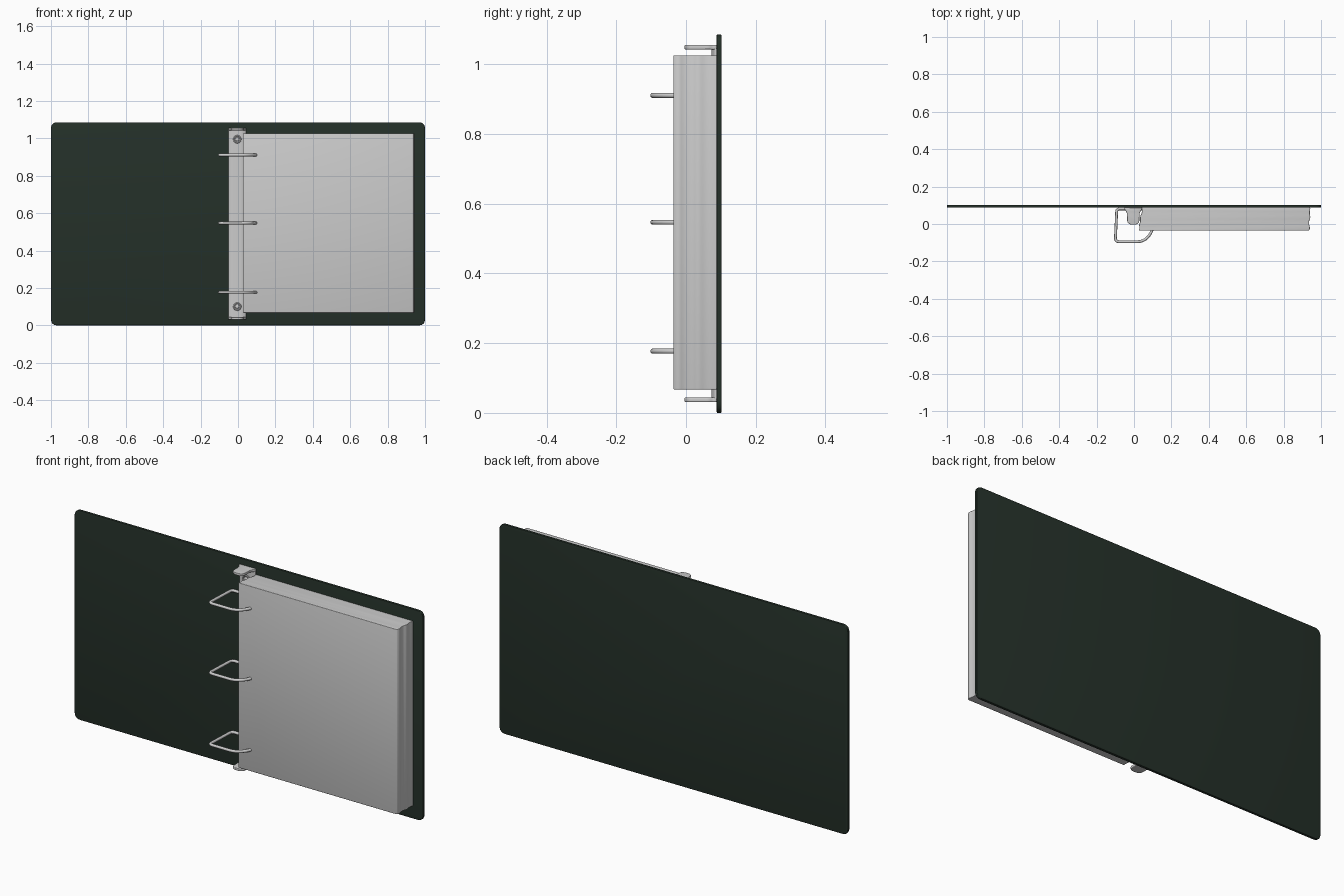
import bpy, bmesh, math
from mathutils import Vector

if "Cube" in bpy.data.objects:
    bpy.data.objects.remove(bpy.data.objects["Cube"])


def round_path(pts, closed=True, seg=5):
    """Round every (x, y, radius) corner of a 2D path."""
    out, n = [], len(pts)
    for i, (x, y, r) in enumerate(pts):
        p = Vector((x, y))
        if r == 0 or (not closed and i in (0, n - 1)):
            out.append(p)
            continue
        a = Vector(pts[i - 1][:2]) - p
        b = Vector(pts[(i + 1) % n][:2]) - p
        d = min(r, a.length * 0.49, b.length * 0.49)
        s, e = p + a.normalized() * d, p + b.normalized() * d
        for k in range(seg + 1):
            t = k / seg
            out.append(s * (1 - t) ** 2 + p * 2 * t * (1 - t) + e * t * t)
    return out


def finish(ob, bevel=0.0, angle=35):
    bpy.ops.object.select_all(action='DESELECT')
    ob.select_set(True)
    bpy.context.view_layer.objects.active = ob
    if bevel:
        m = ob.modifiers.new("edge_bevel", 'BEVEL')
        m.width, m.segments = bevel, 3
        m.limit_method, m.angle_limit = 'ANGLE', math.radians(50)
        bpy.ops.object.modifier_apply(modifier=m.name)
    bpy.ops.object.shade_smooth_by_angle(angle=math.radians(angle))
    return ob


def prism(name, outline, lo, hi, along='Z', bevel=0.0):
    """Extrude an outline: 'Z' uses (x, y), 'Y' uses (x, z)."""
    bm = bmesh.new()
    vs = [bm.verts.new((p[0], p[1], lo) if along == 'Z' else (p[0], lo, p[1])) for p in outline]
    f = bm.faces.new(vs)
    ext = bmesh.ops.extrude_face_region(bm, geom=[f])['geom']
    step = (0, 0, hi - lo) if along == 'Z' else (0, hi - lo, 0)
    bmesh.ops.translate(bm, vec=step, verts=[g for g in ext if isinstance(g, bmesh.types.BMVert)])
    bmesh.ops.recalc_face_normals(bm, faces=bm.faces[:])
    me = bpy.data.meshes.new(name)
    bm.to_mesh(me)
    bm.free()
    ob = bpy.data.objects.new(name, me)
    bpy.context.collection.objects.link(ob)
    return finish(ob, bevel)


H, CX = 1.086, -0.004

# Open cover, a thin rounded board
cover = prism("cover", round_path([(-1, 0, .035), (1, 0, .035), (1, H, .035), (-1, H, .035)], seg=8),
              0.088, 0.102, 'Y', 0.003)
mat = bpy.data.materials.new("dark_green")
mat.diffuse_color = (0.018, 0.03, 0.022, 1)
mat.use_nodes = True
mat.node_tree.nodes["Principled BSDF"].inputs["Base Color"].default_value = mat.diffuse_color
cover.data.materials.append(mat)

# Paper stack with slightly uneven side edges
stack = [(.026, -.036, 0), (.935, -.036, 0), (.942, -.022, .01), (.936, -.004, .01), (.936, .018, .01),
         (.944, .034, .01), (.939, .058, .01), (.943, .088, 0), (.042, .088, 0), (.043, .062, .01),
         (.032, .038, .01), (.034, .012, .01), (.026, -.006, .01), (.031, -.02, .01)]
prism("paper_stack", round_path(stack, seg=3), 0.067, 1.026, bevel=0.006)

# Arched metal spine plate
arch = [(-.047, .088, 0), (-.047, .082, .004), (-.028, .073, .012), (.028, .073, .012),
        (.047, .082, .004), (.047, .088, 0)]
prism("spine_plate", [(p.x + CX, p.y) for p in round_path(arch)], 0.04, 1.046)

# Opening levers at both ends of the plate
half = [(.047, .088, 0), (.047, .078, .006), (.034, .062, .02), (.032, .008, .016), (.016, -.004, .01)]
lever = half + [(-x, y, r) for x, y, r in reversed(half)]
for label, lo in (("bottom", 0.031), ("top", 1.043)):
    prism("lever_" + label, [(p.x + CX, p.y) for p in round_path(lever)], lo, lo + 0.013, bevel=0.003)

# Rivets: a dished washer with a raised centre, turned about its axis
for label, z in (("bottom", 0.1), ("top", 0.995)):
    bpy.ops.mesh.primitive_torus_add(major_radius=0.018, minor_radius=0.004, major_segments=32, minor_segments=10,
                                     location=(CX, 0.072, z), rotation=(math.pi / 2, 0, 0))
    bpy.context.object.name = "rivet_rim_" + label
    finish(bpy.context.object)
    bpy.ops.mesh.primitive_uv_sphere_add(segments=24, ring_count=12, radius=0.01,
                                         location=(CX, 0.073, z))
    dome = bpy.context.object
    dome.name = "rivet_dome_" + label
    dome.scale.y = 0.5
    finish(dome)

# Slanted D rings, swept along a rounded path
ring = [(-.03, .081, 0), (-.092, .081, .016), (-.1, -.095, .022), (.055, -.095, .06),
        (.105, -.03, .05), (.095, .081, .04), (.025, .081, 0)]
for i, z in enumerate((0.177, 0.547, 0.911)):
    pts = round_path(ring, closed=False, seg=8)
    cu = bpy.data.curves.new("ring_curve", 'CURVE')
    cu.dimensions = '3D'
    cu.bevel_depth, cu.bevel_resolution, cu.use_fill_caps = 0.0075, 3, True
    sp = cu.splines.new('POLY')
    sp.points.add(len(pts) - 1)
    for q, p in zip(sp.points, pts):
        q.co = (p.x, p.y, z, 1)
    ob = bpy.data.objects.new("ring_%d" % (i + 1), cu)
    bpy.context.collection.objects.link(ob)
    bpy.ops.object.select_all(action='DESELECT')
    ob.select_set(True)
    bpy.context.view_layer.objects.active = ob
    bpy.ops.object.convert(target='MESH')
    finish(bpy.context.object, angle=40)
